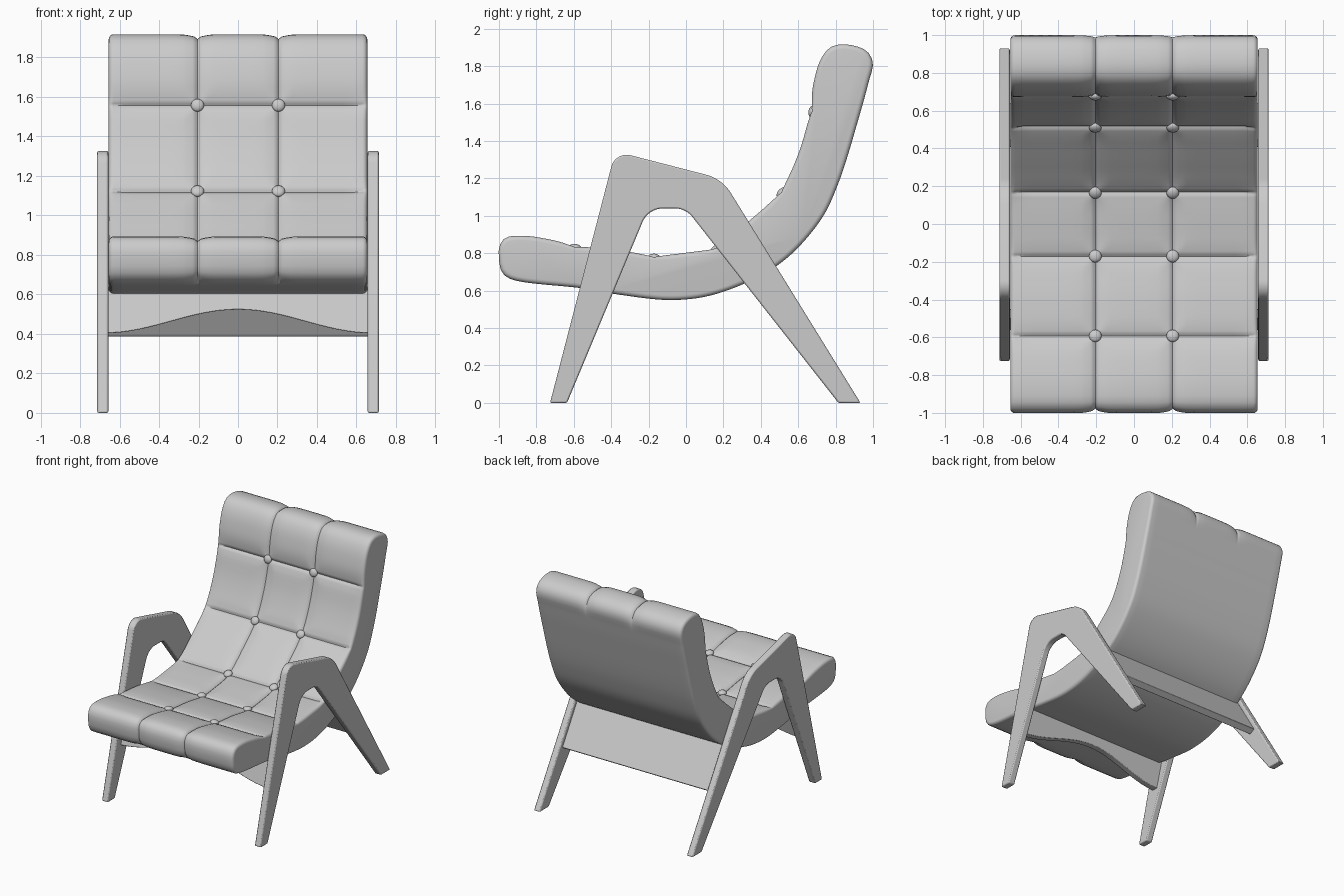
import bpy, bmesh, math
from mathutils import Vector as V

if "Cube" in bpy.data.objects:
    bpy.data.objects.remove(bpy.data.objects["Cube"])


def make(name, verts, faces, bevel=0.0):
    bm = bmesh.new()
    vs = [bm.verts.new(v) for v in verts]
    for f in faces:
        bm.faces.new([vs[i] for i in f])
    bmesh.ops.recalc_face_normals(bm, faces=bm.faces)
    me = bpy.data.meshes.new(name)
    bm.to_mesh(me)
    bm.free()
    ob = bpy.data.objects.new(name, me)
    bpy.context.collection.objects.link(ob)
    if bevel:
        m = ob.modifiers.new("soft_edges", 'BEVEL')
        m.width, m.segments, m.limit_method = bevel, 2, 'ANGLE'
        m.angle_limit = math.radians(40)
    smooth(ob)
    return ob


def smooth(ob):
    bpy.ops.object.select_all(action='DESELECT')
    bpy.context.view_layer.objects.active = ob
    ob.select_set(True)
    bpy.ops.object.shade_smooth_by_angle(angle=math.radians(40))


def prism(name, lower, upper, bevel):
    n = len(lower)
    faces = [range(n), range(n, 2 * n)]
    faces += [(i, (i + 1) % n, n + (i + 1) % n, n + i) for i in range(n)]
    return make(name, lower + upper, faces, bevel)


def fillet(corners, steps=10):
    out = []
    for i, (y, z, r) in enumerate(corners):
        p = V((y, z))
        if not r:
            out.append(p)
            continue
        a = (V(corners[i - 1][:2]) - p).normalized()
        b = (V(corners[(i + 1) % len(corners)][:2]) - p).normalized()
        half = a.angle(b) / 2
        c = p + (a + b).normalized() * r / math.sin(half)
        d = r / math.tan(half)
        u, w = p + a * d - c, p + b * d - c
        ang = u.angle(w)
        for k in range(steps + 1):
            t = k / steps
            out.append(c + (u * math.sin((1 - t) * ang) + w * math.sin(t * ang)) / math.sin(ang))
    return out


def smooth_loop(pts, steps=24):
    # centripetal spline through a closed loop
    out, n = [], len(pts)
    for i in range(n):
        p = [V(pts[(i + k) % n]) for k in (-1, 0, 1, 2)]
        t = [0.0]
        for k in range(3):
            t.append(t[-1] + math.sqrt((p[k + 1] - p[k]).length))
        for j in range(steps):
            x = t[1] + (t[2] - t[1]) * j / steps
            mix = lambda a, b, m, k: a * ((t[k] - x) / (t[k] - t[m])) + b * ((x - t[m]) / (t[k] - t[m]))
            a1, a2, a3 = (mix(p[k], p[k + 1], k, k + 1) for k in range(3))
            out.append(mix(mix(a1, a2, 0, 2), mix(a2, a3, 1, 3), 1, 2))
    return out


def samples(lo, hi, grooves, step):
    # even spacing, refined around each groove
    near = [g + o for g in grooves for o in (-.06, -.04, -.025, -.015, -.008, 0, .008, .015, .025, .04, .06)]
    n = round((hi - lo) / step)
    even = [lo + (hi - lo) * i / n for i in range(n + 1)]
    return sorted(near + [e for e in even if all(abs(e - g) > .07 for g in grooves)])


def groove(d):
    return .012 * math.exp(-(d / .05) ** 2) + .012 * math.exp(-(d / .01) ** 2)


# Side frames: one A-shaped outline per side
frame = fillet([(-.727, 0, 0), (-.378, 1.345, .085), (.193, 1.198, .22), (.933, 0, 0),
                (.815, 0, 0), (-.002, 1.04, .12), (-.202, 1.04, .12), (-.636, 0, 0)])
for side, s in (("left", -1), ("right", 1)):
    prism(side + "_leg_frame", [V((s * .657, p.x, p.y)) for p in frame],
          [V((s * .713, p.x, p.y)) for p in frame], .008)

# Cushion side profile (y, z), from the front underside over the top and back
profile = smooth_loop([
    (-.94, .663), (-.985, .70), (-1, .77), (-.997, .84), (-.965, .883), (-.86, .893), (-.72, .872),
    (-.59, .842), (-.38, .82), (-.17, .79), (0, .803), (.16, .836), (.34, .975), (.50, 1.13),
    (.60, 1.33), (.663, 1.56), (.68, 1.70), (.717, 1.83), (.77, 1.9), (.85, 1.917), (.965, 1.882),
    (.999, 1.82), (.975, 1.71), (.93, 1.545), (.813, 1.17), (.717, .973), (.50, .743), (.18, .588),
    (-.06, .55), (-.353, .578), (-.55, .612)])
n = len(profile)
arc = [0.0]
for i in range(n):
    arc.append(arc[-1] + (profile[(i + 1) % n] - profile[i]).length)


def at(s):
    s %= arc[-1]
    i = max(k for k in range(n) if arc[k] <= s)
    return profile[i].lerp(profile[(i + 1) % n], (s - arc[i]) / (arc[i + 1] - arc[i]))


def nearest(y, z):
    return arc[min(range(n), key=lambda k: (profile[k] - V((y, z))).length)]


def inward(s):
    t = (at(s + .012) - at(s - .012)).normalized()
    return V((t.y, -t.x))


# Tufted cushion: cross-channels and two lengthwise channels pressed into the upper face
rows = [nearest(*p) for p in ((-.59, .842), (-.17, .79), (.16, .836), (.50, 1.13), (.663, 1.56))]
cols = [-.205, .205]
end = nearest(.985, 1.75)
HALF, R = .655, .025
ss = samples(0, arc[-1], rows, .035)[:-1]
edge = [HALF - R * (1 - math.cos(math.radians(a))) for a in (0, 22.5, 45, 67.5)]
xs = sorted([-e for e in edge] + samples(-HALF + R, HALF - R, cols, .05) + edge)
verts, faces = [], []
base = [(at(s), inward(s), min(rows, key=lambda g: abs(g - s)) - s,
         min(1, max(0, (end - s) / .1))) for s in ss]
for x in xs:
    e = max(0, abs(x) - (HALF - R))
    rim = R - math.sqrt(max(0, R * R - e * e))
    fade = min(1, max(0, (HALF - abs(x)) / .04))
    dx = min(abs(x - c) for c in cols)
    for p, nrm, ds, w in base:
        q = p + nrm * (rim + max(groove(ds) * fade, groove(dx) * w))
        verts.append(V((x, q.x, q.y)))
m = len(ss)
for i in range(len(xs) - 1):
    for j in range(m):
        k = (j + 1) % m
        faces.append((i * m + j, i * m + k, (i + 1) * m + k, (i + 1) * m + j))
faces += [range(m), range((len(xs) - 1) * m, len(xs) * m)]
make("tufted_cushion", verts, faces)

# Buttons at every channel crossing
for r, s in enumerate(rows):
    p, nrm = at(s), inward(s)
    for c, x in enumerate(cols):
        q = p + nrm * .012
        bpy.ops.mesh.primitive_uv_sphere_add(segments=20, ring_count=10, radius=.033, location=(x, q.x, q.y))
        ob = bpy.context.object
        ob.name = f"button_{r + 1}_{c + 1}"
        ob.scale.z = .6
        ob.rotation_euler.x = math.atan2(nrm.x, -nrm.y)
        smooth(ob)

# Front apron: arched board leaning with the front legs
outline = [(-.66, .625), (.66, .625)]
for i in range(25):
    x = .66 - 1.32 * i / 24
    outline.append((x, .463 + .06 * math.cos(math.pi * x / .68)))
lean = lambda z: -.535 + .28 * (z - .41)
prism("front_apron", [V((x, lean(z) - .025, z)) for x, z in outline],
      [V((x, lean(z) + .025, z)) for x, z in outline], .004)

# Rear rail: flat board leaning with the rear legs
a, b = V((.62, .40)), V((.43, .71))
t = (b - a).normalized()
o = V((t.y, -t.x)) * .027
rail = [a - o, a + o, b + o, b - o]
prism("rear_rail", [V((-.66, p.x, p.y)) for p in rail], [V((.66, p.x, p.y)) for p in rail], .004)
